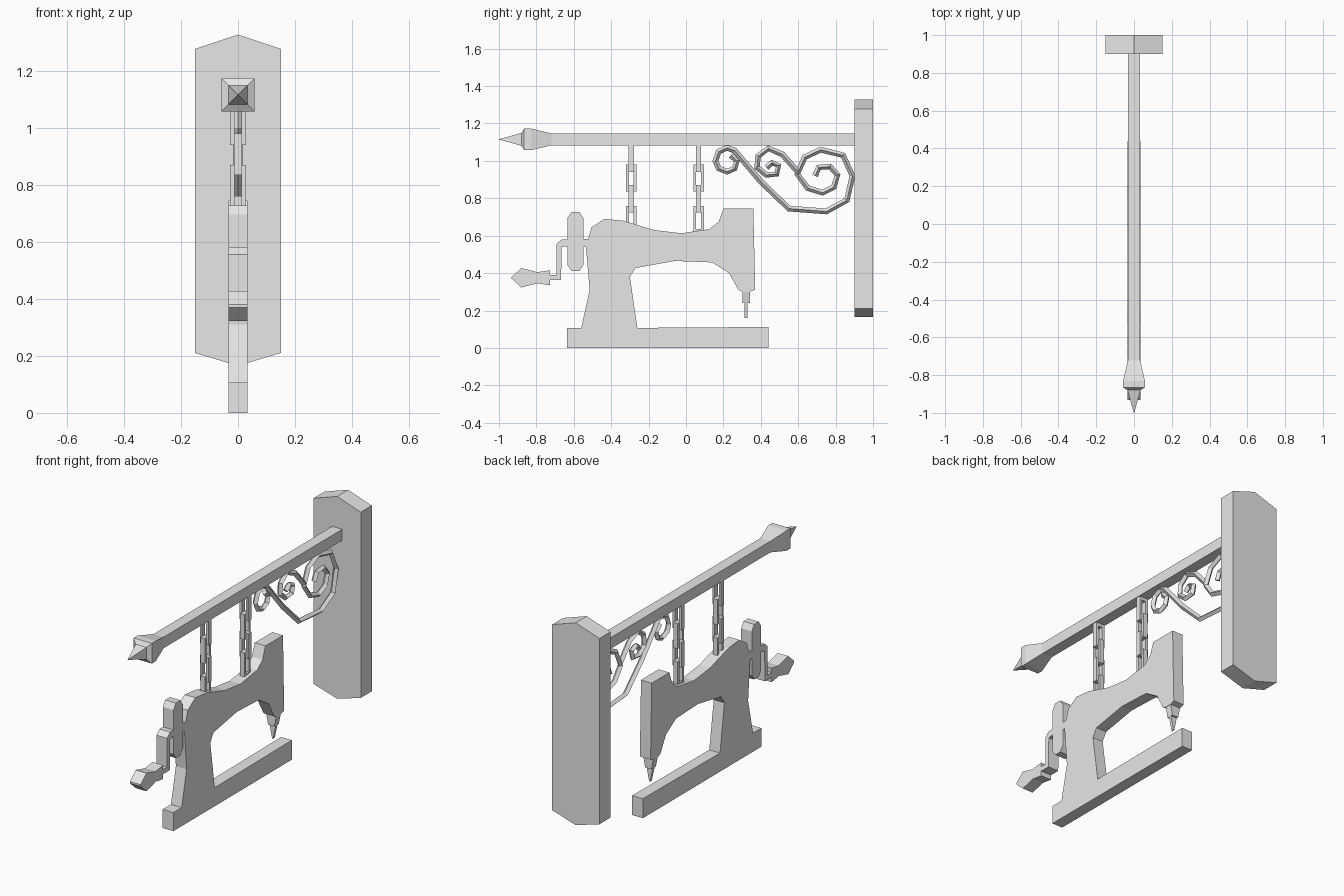
import bpy
import bmesh

default_cube = bpy.data.objects.get("Cube")
if default_cube:
    bpy.data.objects.remove(default_cube, do_unlink=True)

# One painted metal colour for the whole sign
grey = bpy.data.materials.new("light_grey")
grey.use_nodes = True
colour = (0.8, 0.8, 0.8, 1)
grey.diffuse_color = colour
grey.node_tree.nodes["Principled BSDF"].inputs["Base Color"].default_value = colour


def add_object(name, data):
    data.materials.append(grey)
    obj = bpy.data.objects.new(name, data)
    bpy.context.collection.objects.link(obj)
    return obj


def finish(name, bm):
    bmesh.ops.recalc_face_normals(bm, faces=bm.faces)
    mesh = bpy.data.meshes.new(name)
    bm.to_mesh(mesh)
    bm.free()
    return add_object(name, mesh)


def plate(name, outline, half_width):
    """Cut a (y, z) outline from a board centred on x = 0."""
    bm = bmesh.new()
    face = bm.faces.new([bm.verts.new((-half_width, y, z)) for y, z in outline])
    side = bmesh.ops.extrude_face_region(bm, geom=[face])["geom"]
    moved = [v for v in side if isinstance(v, bmesh.types.BMVert)]
    bmesh.ops.translate(bm, verts=moved, vec=(2 * half_width, 0, 0))
    return finish(name, bm)


def loft(name, rings):
    """Skin a row of four-cornered rings and cap both ends."""
    bm = bmesh.new()
    rows = [[bm.verts.new(corner) for corner in ring] for ring in rings]
    for a, b in zip(rows, rows[1:]):
        for i in range(4):
            j = (i + 1) % 4
            bm.faces.new((a[i], a[j], b[j], b[i]))
    bm.faces.new(rows[0])
    bm.faces.new(rows[-1])
    return finish(name, bm)


CORNERS = ((-1, -1), (1, -1), (1, 1), (-1, 1))


def square_at(y, z, half):
    return [(sx * half, y, z + sz * half) for sx, sz in CORNERS]


def rect_at(z, y, half_x, half_y):
    return [(sx * half_x, y + sy * half_y, z) for sx, sy in CORNERS]


def mirrored(rows, centre):
    """Close a top edge with its reflection across the height centre."""
    return rows + [(y, 2 * centre - z) for y, z in reversed(rows)]


def rod(name, points):
    """Four-sided bent bar running through (y, z) points."""
    curve = bpy.data.curves.new(name, "CURVE")
    curve.dimensions = "3D"
    curve.bevel_depth = .016
    curve.bevel_resolution = 0
    curve.use_fill_caps = True
    spline = curve.splines.new("POLY")
    spline.points.add(len(points) - 1)
    for point, (y, z) in zip(spline.points, points):
        point.co = (0, y, z, 1)
    spline.use_smooth = False
    return add_object(name, curve)


def chain_link(name, y, top, bottom, across_x):
    """Rectangular ring, lying either across x or across y."""
    wide, hole, thick, wall = .028, .013, .014, .035
    bm = bmesh.new()
    loops = []
    for depth in (-thick, thick):
        for half, inset in ((wide, 0), (hole, wall)):
            loop = []
            for s, t in CORNERS:
                z = top - inset if t > 0 else bottom + inset
                where = (s * half, y + depth, z) if across_x else (depth, y + s * half, z)
                loop.append(bm.verts.new(where))
            loops.append(loop)
    outer_a, inner_a, outer_b, inner_b = loops
    for p, q in ((outer_a, inner_a), (inner_a, inner_b), (inner_b, outer_b), (outer_b, outer_a)):
        for i in range(4):
            j = (i + 1) % 4
            bm.faces.new((p[i], p[j], q[j], q[i]))
    return finish(name, bm)


# Wall board with pointed top and bottom
board_rings = []
for y in (.9, 1):
    board_rings.append([(-.15, .21), (0, .165), (.15, .21), (.15, 1.277), (0, 1.327), (-.15, 1.277)])
bm = bmesh.new()
front, back = [[bm.verts.new((x, y, z)) for x, z in ring] for y, ring in zip((.9, 1), board_rings)]
bm.faces.new(front)
bm.faces.new(back)
for i in range(len(front)):
    j = (i + 1) % len(front)
    bm.faces.new((front[i], front[j], back[j], back[i]))
finish("wall_board", bm)

# Hanging bar with a spear finial
BAR_Z = 1.115
loft("hanging_bar", [square_at(y, BAR_Z, .032) for y in (-.72, .91)])
finial_steps = ((-.72, .032), (-.83, .058), (-.865, .058), (-.88, .034), (-1, .001))
loft("finial", [square_at(y, BAR_Z, half) for y, half in finial_steps])

# Two chains of alternating links
for side, y in (("front", -.293), ("back", .067)):
    for n, (top, bottom) in enumerate(((1.1, .94), (.98, .835), (.87, .725), (.76, .6))):
        chain_link(f"{side}_chain_link_{n + 1}", y, top, bottom, n % 2 == 0)

# Scrolled bracket under the bar
rod("bracket_main_scroll", [
    (.24, 1.03), (.272, 1), (.26, .96), (.22, .942), (.175, .96), (.157, 1), (.175, 1.05),
    (.22, 1.07), (.26, 1.055), (.4, .89), (.55, .745), (.75, .73), (.86, .79),
    (.89, .92), (.84, 1.03), (.72, 1.06), (.635, 1.02), (.595, .93), (.65, .855),
    (.73, .83), (.79, .86), (.81, .925), (.77, .97), (.71, .965), (.69, .92)])
rod("bracket_small_scroll", [
    (.6, .94), (.515, 1.035), (.44, 1.067), (.385, 1.025), (.38, .965), (.43, .925),
    (.485, .93), (.495, .975), (.46, .99), (.43, .965)])

# Sewing machine silhouette: base, pillar, arm and head
HALF = .034
plate("machine_body", [
    (-.635, 0), (-.635, .107), (-.56, .107), (-.515, .31), (-.535, .54), (-.505, .645),
    (-.435, .69), (-.335, .68), (-.17, .63), (-.025, .613), (.125, .635), (.175, .675),
    (.2, .745), (.36, .745), (.37, .31), (.34, .3), (.3, .3), (.28, .31), (.23, .4),
    (.14, .457), (-.06, .465), (-.27, .427), (-.3, .38), (-.26, .107), (.44, .112), (.44, 0)], HALF)

# Needle holder and needle, narrowing to the tip
NEEDLE_Y = .322
loft("needle", [rect_at(z, NEEDLE_Y, half_x, half_y) for z, half_x, half_y in (
    (.31, HALF, .02), (.24, .02, .02), (.24, .02, .008), (.16, .003, .008))])

# Hand wheel, hub and crank with grip
plate("hand_wheel", mirrored([(-.633, .695), (-.612, .727), (-.57, .727), (-.549, .695)], .569), HALF)
plate("wheel_hub", mirrored([(-.56, .583), (-.52, .583)], .561), HALF)
plate("crank_arm", [
    (-.62, .58), (-.665, .58), (-.692, .555), (-.692, .39), (-.73, .39), (-.73, .363),
    (-.668, .363), (-.665, .54), (-.62, .545)], HALF)
plate("crank_grip", mirrored([
    (-.932, .38), (-.88, .427), (-.795, .405), (-.728, .415)], .375), HALF)
